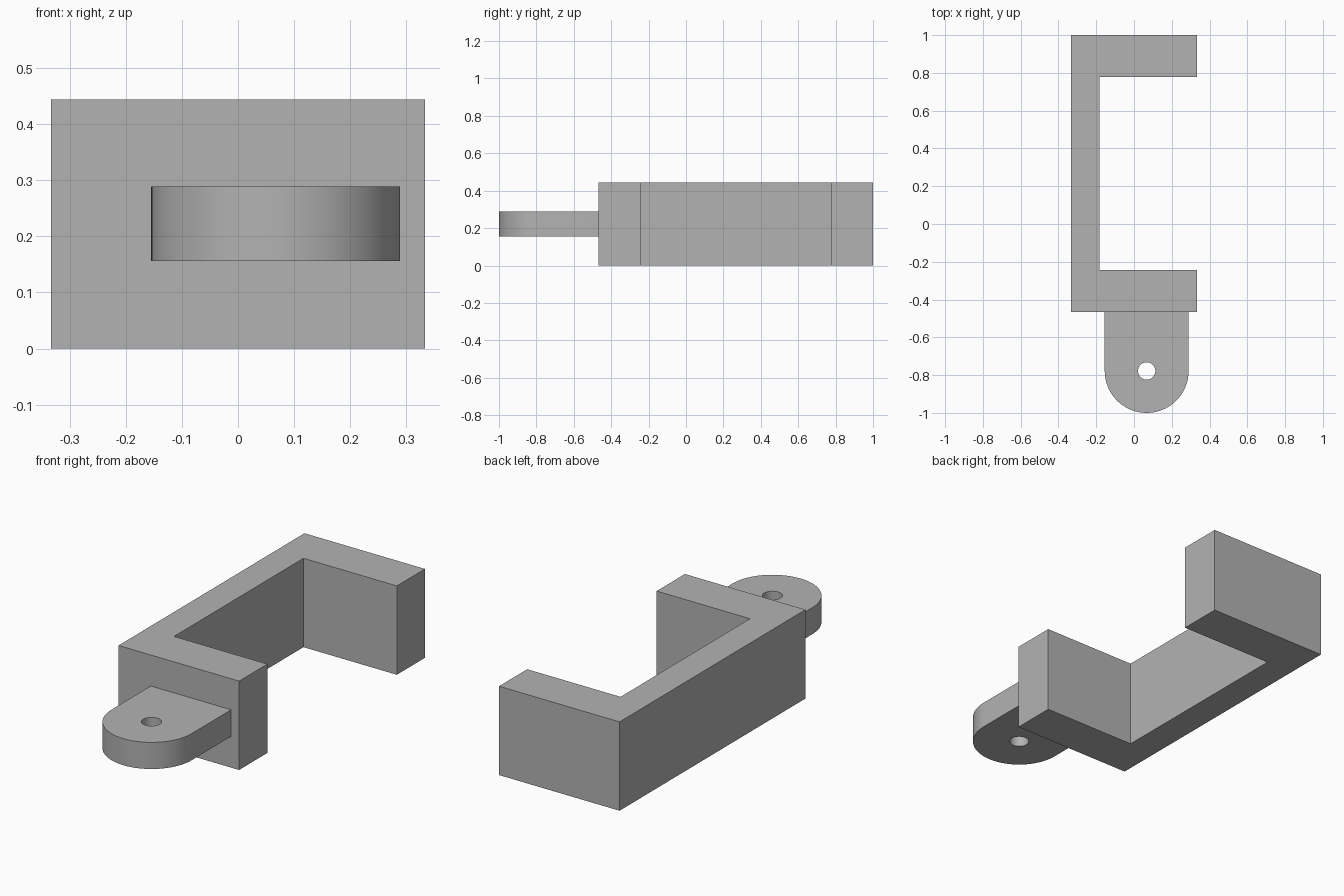
import bpy, bmesh, math

cube = bpy.data.objects.get("Cube")
if cube:
    bpy.data.objects.remove(cube, do_unlink=True)

# Single grey finish
grey = bpy.data.materials.new("light grey")
grey.use_nodes = True
colour = (0.45, 0.45, 0.45, 1)
grey.diffuse_color = colour
grey.node_tree.nodes["Principled BSDF"].inputs["Base Color"].default_value = colour


def extrude_profile(name, points, bottom, top):
    """Extrude a closed xy outline from bottom to top."""
    bm = bmesh.new()
    face = bm.faces.new([bm.verts.new((x, y, bottom)) for x, y in points])
    result = bmesh.ops.extrude_face_region(bm, geom=[face])
    verts = [v for v in result["geom"] if isinstance(v, bmesh.types.BMVert)]
    bmesh.ops.translate(bm, verts=verts, vec=(0, 0, top - bottom))
    bmesh.ops.recalc_face_normals(bm, faces=bm.faces)
    mesh = bpy.data.meshes.new(name)
    bm.to_mesh(mesh)
    bm.free()
    mesh.materials.append(grey)
    obj = bpy.data.objects.new(name, mesh)
    bpy.context.collection.objects.link(obj)
    return obj


def arc(cx, cy, radius, start, end, steps):
    angles = [start + (end - start) * i / steps for i in range(steps + 1)]
    return [(cx + radius * math.cos(a), cy + radius * math.sin(a)) for a in angles]


# Channel bracket: spine on the right side with two arms
half, spine = 0.333, -0.183
front, front_inner, back_inner, back = -0.467, -0.244, 0.778, 1.0
extrude_profile("bracket", [
    (-half, front), (half, front), (half, front_inner), (spine, front_inner),
    (spine, back_inner), (half, back_inner), (half, back), (-half, back)], 0, 0.444)

# Rounded mounting tab
cx, cy, radius = 0.067, -0.778, 0.222
low, high = 0.156, 0.289
outline = arc(cx, cy, radius, math.pi, math.tau, 48)
outline += [(cx + radius, front), (cx - radius, front)]
tab = extrude_profile("mounting_tab", outline, low, high)

# Screw hole through the tab
hole = arc(cx, cy, 0.046, 0, math.tau, 32)[:-1]
cutter = extrude_profile("hole_cutter", hole, low - 0.1, high + 0.1)
cutter.hide_render = True
cutter.hide_set(True)
cut = tab.modifiers.new("screw_hole", "BOOLEAN")
cut.operation = "DIFFERENCE"
cut.solver = "EXACT"
cut.object = cutter

# Apply the cut, then smooth the curved walls
bpy.ops.object.select_all(action="DESELECT")
bpy.context.view_layer.objects.active = tab
tab.select_set(True)
bpy.ops.object.modifier_apply(modifier=cut.name)
bpy.data.objects.remove(cutter, do_unlink=True)
bpy.ops.object.shade_smooth_by_angle(angle=math.radians(30))
